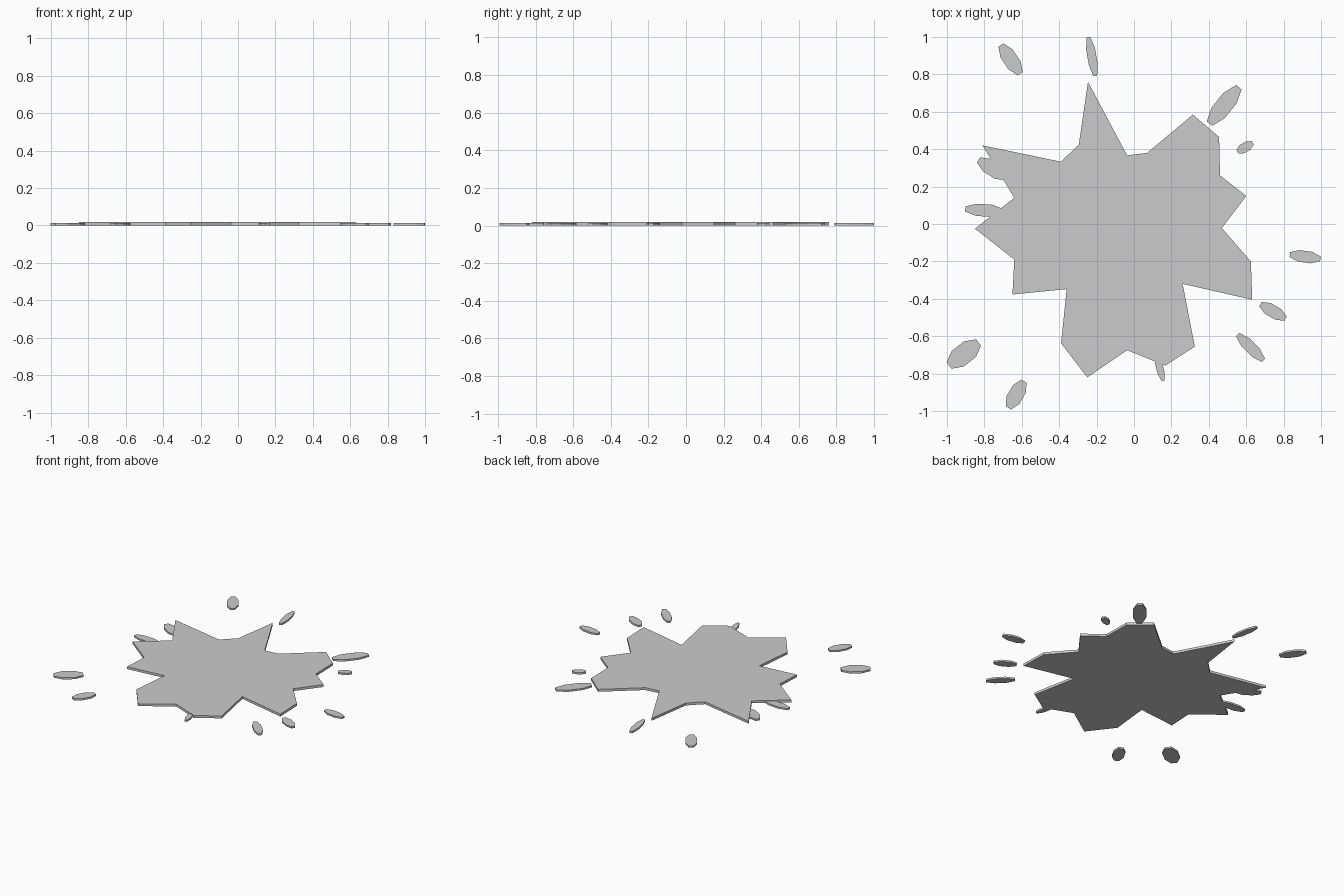
import bpy, bmesh
from math import sin, cos, pi, radians


def slab(name, pts, height):
    """Flat polygon raised from the ground into a thin plate."""
    bm = bmesh.new()
    face = bm.faces.new([bm.verts.new((x, y, 0)) for x, y in pts])
    top = bmesh.ops.extrude_face_region(bm, geom=[face])["geom"]
    for v in top:
        if isinstance(v, bmesh.types.BMVert):
            v.co.z = height
    bmesh.ops.recalc_face_normals(bm, faces=bm.faces)
    mesh = bpy.data.meshes.new(name)
    bm.to_mesh(mesh)
    bm.free()
    obj = bpy.data.objects.new(name, mesh)
    bpy.context.collection.objects.link(obj)
    return obj


def droplet(name, cx, cy, length, width, angle):
    """Stretched octagon whose overall size is length x width."""
    k = 0.5 / cos(pi / 8)
    a = radians(angle)
    pts = []
    for i in range(8):
        t = pi / 8 + i * pi / 4
        u, v = length * k * cos(t), width * k * sin(t)
        pts.append((cx + u * cos(a) - v * sin(a), cy + u * sin(a) + v * cos(a)))
    return slab(name, pts, 0.013)


# Main splash, jagged star outline
slab("splash_body", [
    (-0.246, 0.76), (-0.295, 0.425), (-0.39, 0.333), (-0.81, 0.42),
    (-0.64, 0.14), (-0.85, -0.025), (-0.64, -0.19), (-0.65, -0.377),
    (-0.36, -0.348), (-0.39, -0.638), (-0.25, -0.82), (-0.037, -0.675),
    (0.168, -0.757), (0.325, -0.655), (0.26, -0.32), (0.632, -0.405),
    (0.625, -0.20), (0.47, -0.022), (0.60, 0.15), (0.46, 0.26),
    (0.455, 0.465), (0.315, 0.585), (0.07, 0.38), (-0.037, 0.367),
], 0.018)

# Droplets thrown outward: centre x, centre y, length, width, angle
drops = [
    (-0.66, 0.88, 0.185, 0.078, -56),
    (-0.225, 0.895, 0.21, 0.048, -80),
    (0.482, 0.634, 0.25, 0.09, 51),
    (0.594, 0.41, 0.095, 0.05, 30),
    (0.915, -0.175, 0.165, 0.062, -8),
    (0.743, -0.467, 0.155, 0.065, -30),
    (0.623, -0.66, 0.195, 0.06, -45),
    (0.138, -0.77, 0.14, 0.038, -75),
    (-0.63, -0.912, 0.165, 0.08, 60),
    (-0.91, -0.695, 0.2, 0.105, 38),
    (-0.80, 0.073, 0.205, 0.065, -4),
    (-0.755, 0.295, 0.18, 0.078, -32),
]
for i, d in enumerate(drops):
    droplet(f"droplet_{i + 1}", *d)
